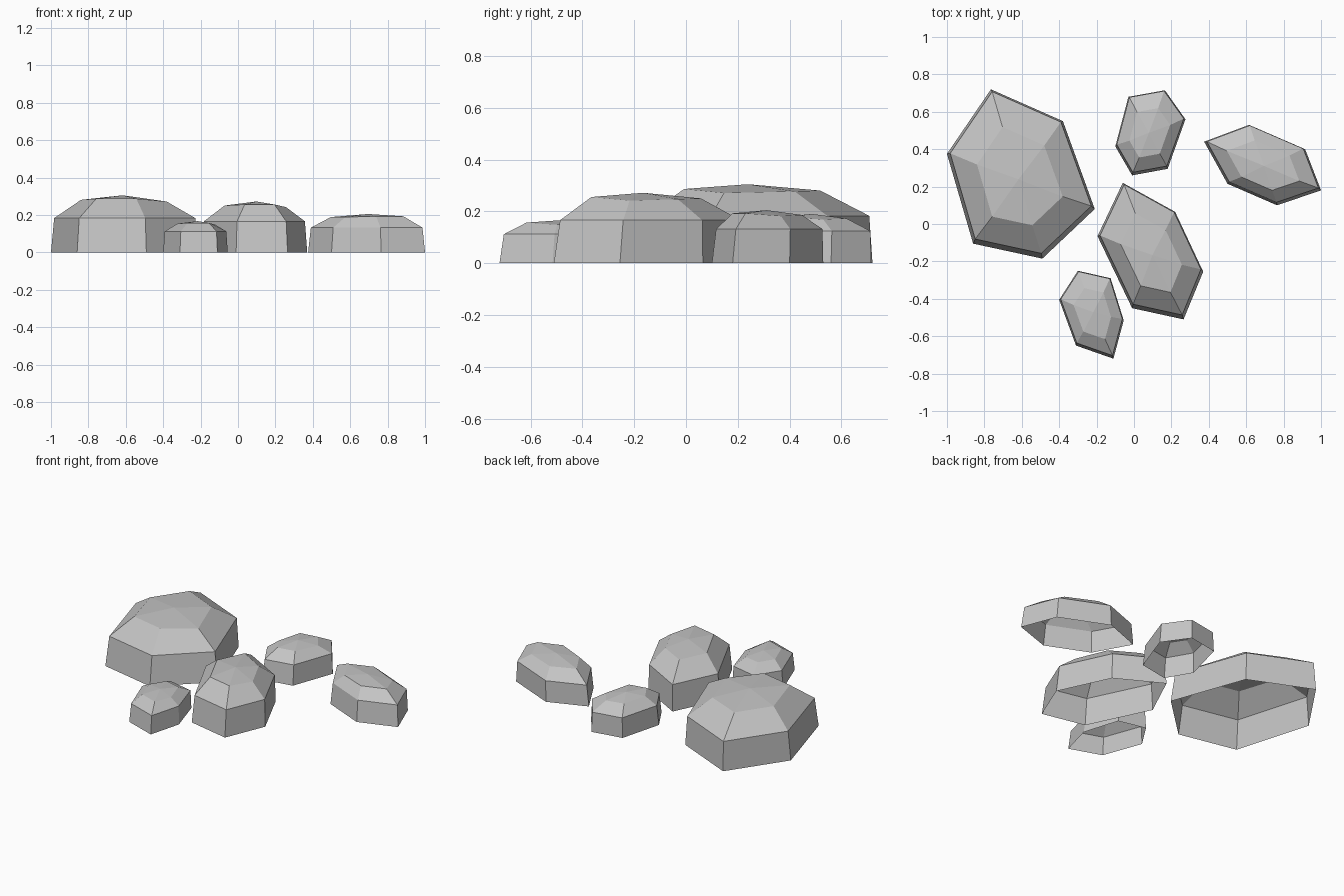
import bpy
import bmesh
from mathutils import Vector

default_cube = bpy.data.objects.get("Cube")
if default_cube:
    bpy.data.objects.remove(default_cube, do_unlink=True)

# Single stone colour
stone = bpy.data.materials.new("stone_grey")
stone.use_nodes = True
stone_colour = (0.55, 0.55, 0.55, 1)
stone.diffuse_color = stone_colour
stone.node_tree.nodes["Principled BSDF"].inputs["Base Color"].default_value = stone_colour

# Height of each crown corner as a share of the stone's full height
CROWN_HEIGHTS = (0.92, 0.91, 0.89, 0.94, 0.94, 0.92)


def add_ring(bm, outline, centre, scale, heights, shift=0.0):
    """Add one loop of corners, shrunk towards the centre of the stone."""
    ring = []
    for corner, height in zip(outline, heights):
        flat = centre + (corner - centre) * scale
        ring.append(bm.verts.new((flat.x, flat.y + shift, height)))
    return ring


def bridge(bm, lower, upper):
    """Join two loops with a band of quads."""
    count = len(lower)
    for i in range(count):
        j = (i + 1) % count
        bm.faces.new((lower[i], lower[j], upper[j], upper[i]))


def make_stone(name, corners, shoulder, height, crown=0.58):
    """Faceted stone, open underneath: wall, sloped shoulder and low peak."""
    outline = [Vector(c) for c in corners]
    centre = sum(outline, Vector((0, 0))) / len(outline)
    sides = len(outline)
    bm = bmesh.new()

    base = add_ring(bm, outline, centre, 1.0, [0] * sides)
    edge = add_ring(bm, outline, centre, 0.955, [shoulder] * sides, shoulder * 0.05)
    top = add_ring(bm, outline, centre, crown, [height * h for h in CROWN_HEIGHTS])
    bridge(bm, base, edge)
    bridge(bm, edge, top)

    # Shallow fan of facets up to the peak
    peak = bm.verts.new((centre.x, centre.y, height))
    for i in range(sides):
        bm.faces.new((top[i], top[(i + 1) % sides], peak))

    # Outlines run clockwise, so turn every face outwards
    bmesh.ops.reverse_faces(bm, faces=bm.faces[:])

    mesh = bpy.data.meshes.new(name)
    bm.to_mesh(mesh)
    bm.free()
    mesh.materials.append(stone)
    stone_object = bpy.data.objects.new(name, mesh)
    bpy.context.collection.objects.link(stone_object)
    return stone_object


# Five scattered stones, each from its ground outline
make_stone("large_stone",
           [(-0.765, 0.72), (-0.38, 0.55), (-0.21, 0.08),
            (-0.49, -0.185), (-0.86, -0.105), (-1.0, 0.375)],
           shoulder=0.183, height=0.305)

make_stone("middle_stone",
           [(-0.06, 0.22), (0.22, 0.065), (0.37, -0.255),
            (0.265, -0.51), (-0.01, -0.45), (-0.195, -0.065)],
           shoulder=0.166, height=0.272)

make_stone("back_stone",
           [(-0.03, 0.68), (0.165, 0.715), (0.275, 0.56),
            (0.18, 0.295), (-0.01, 0.26), (-0.1, 0.415)],
           shoulder=0.125, height=0.19)

make_stone("side_stone",
           [(0.375, 0.44), (0.615, 0.53), (0.915, 0.4),
            (1.0, 0.18), (0.765, 0.1), (0.5, 0.215)],
           shoulder=0.132, height=0.205, crown=0.62)

make_stone("front_stone",
           [(-0.3, -0.25), (-0.125, -0.29), (-0.055, -0.515),
            (-0.11, -0.72), (-0.31, -0.65), (-0.4, -0.405)],
           shoulder=0.112, height=0.167)
